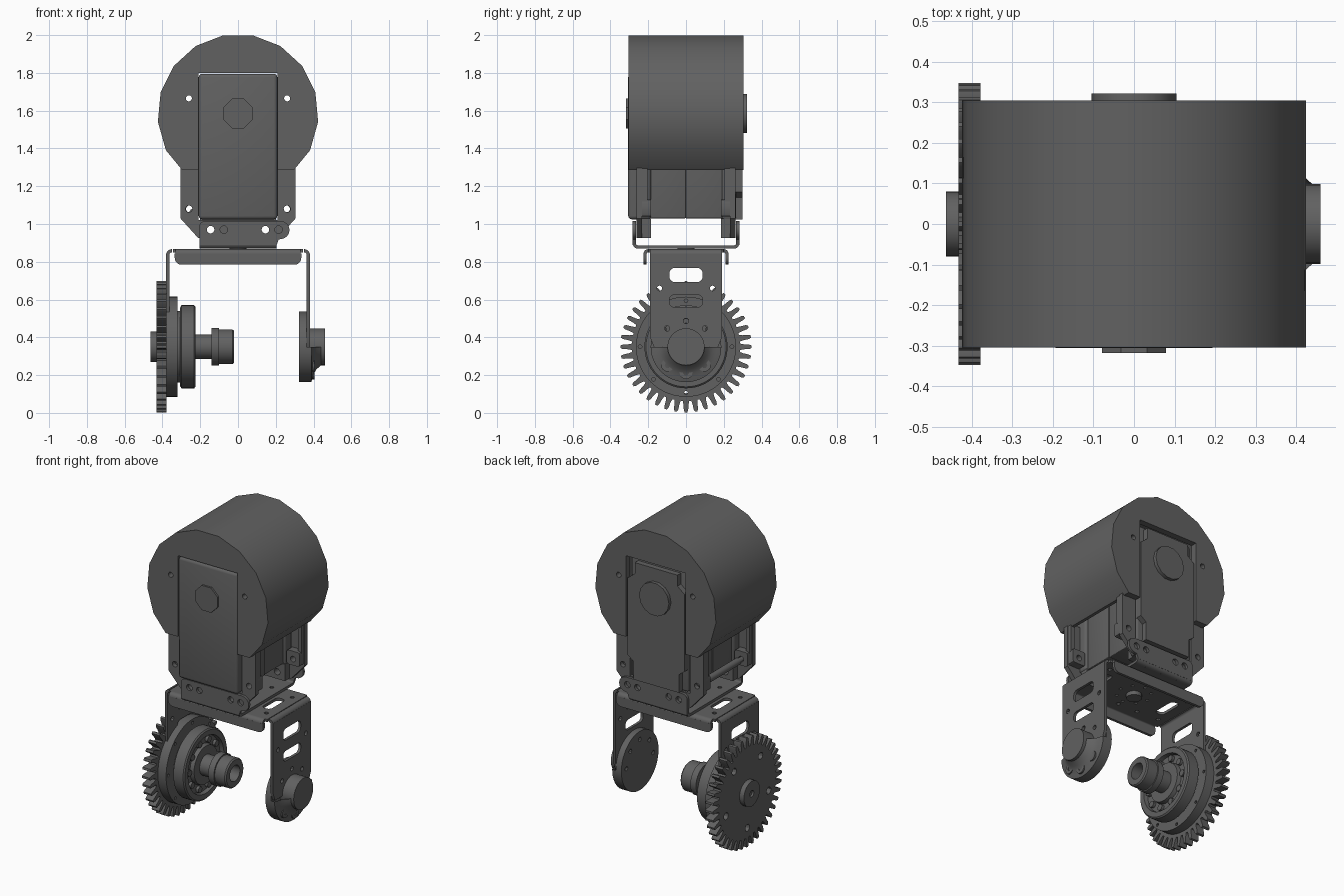
import bpy, bmesh
from math import sin, cos, pi, radians
from mathutils import Vector, Matrix

if "Cube" in bpy.data.objects:
    bpy.data.objects.remove(bpy.data.objects["Cube"])

AXLE = 0.35    # height of the wheel axle
DRUM = 1.58    # height of the drum centre

DARK = bpy.data.materials.new("dark_grey")
DARK.diffuse_color = (0.12, 0.12, 0.12, 1)
DARK.use_nodes = True
DARK.node_tree.nodes["Principled BSDF"].inputs["Base Color"].default_value = DARK.diffuse_color


def circle(a, b, r, n=16, start=0.0, sweep=2 * pi):
    full = abs(sweep - 2 * pi) < 1e-6
    steps = n if full else n + 1
    return [(a + r * cos(start + sweep * i / n), b + r * sin(start + sweep * i / n)) for i in range(steps)]


def rounded(a0, a1, b0, b1, r, n=5):
    corners = [(a1 - r, b1 - r), (a0 + r, b1 - r), (a0 + r, b0 + r), (a1 - r, b0 + r)]
    return [p for i, (a, b) in enumerate(corners) for p in circle(a, b, r, n, i * pi / 2, pi / 2)]


def mesh_object(name, bm):
    bmesh.ops.remove_doubles(bm, verts=bm.verts, dist=1e-5)
    bmesh.ops.recalc_face_normals(bm, faces=bm.faces)
    me = bpy.data.meshes.new(name)
    bm.to_mesh(me)
    bm.free()
    me.materials.clear()
    me.materials.append(DARK)
    obj = bpy.data.objects.new(name, me)
    bpy.context.collection.objects.link(obj)
    bpy.ops.object.select_all(action='DESELECT')
    obj.select_set(True)
    bpy.context.view_layer.objects.active = obj
    bpy.ops.object.shade_smooth_by_angle(angle=radians(30))
    return obj


def plate(name, plane, lo, hi, outline, holes=()):
    """Extrude an outline with holes from lo to hi along the normal of the plane."""
    cu = bpy.data.curves.new(name, 'CURVE')
    cu.dimensions, cu.fill_mode, cu.extrude = '2D', 'BOTH', abs(hi - lo) / 2
    for loop in [outline, *holes]:
        sp = cu.splines.new('POLY')
        sp.points.add(len(loop) - 1)
        for p, (a, b) in zip(sp.points, loop):
            p.co = (a, b, 0, 1)
        sp.use_cyclic_u = True
    tmp = bpy.data.objects.new(name + "_tmp", cu)
    bpy.context.collection.objects.link(tmp)
    bpy.context.view_layer.update()
    me = bpy.data.meshes.new_from_object(tmp.evaluated_get(bpy.context.evaluated_depsgraph_get()))
    bm = bmesh.new()
    bm.from_mesh(me)
    bpy.data.objects.remove(tmp)
    bpy.data.meshes.remove(me)
    mid = (lo + hi) / 2
    for v in bm.verts:
        a, b, c = v.co.x, v.co.y, v.co.z + mid
        v.co = {'XZ': (a, c, b), 'YZ': (c, a, b), 'XY': (a, b, c)}[plane]
    return mesh_object(name, bm)


def box(name, x, y, z, bevel=0.0):
    bm = bmesh.new()
    bmesh.ops.create_cube(bm, size=1)
    for v in bm.verts:
        v.co = [(lo + hi) / 2 + c * (hi - lo) for c, (lo, hi) in zip(v.co, (x, y, z))]
    if bevel:
        bmesh.ops.bevel(bm, geom=bm.edges[:], offset=bevel, segments=3, profile=0.5, affect='EDGES')
    return mesh_object(name, bm)


def lathe(name, profile, steps=48, start=0.0, sweep=2 * pi):
    """Spin (x, radius) points around the wheel axle."""
    bm = bmesh.new()
    rot = Matrix.Rotation(start, 3, 'X')
    vs = [bm.verts.new(rot @ Vector((x, r, 0)) + Vector((0, 0, AXLE))) for x, r in profile]
    es = [bm.edges.new(p) for p in zip(vs, vs[1:])]
    bmesh.ops.spin(bm, geom=vs + es, cent=(0, 0, AXLE), axis=(1, 0, 0), angle=sweep, steps=steps)
    return mesh_object(name, bm)


# Drum: 17-sided shell, open at the bottom where the motor passes
step = 2 * pi / 17
arc = [(0.426 * sin(step * (i + 0.5)), DRUM + 0.426 * cos(step * (i + 0.5))) for i in range(-7, 7)]
arc[0], arc[-1] = (-0.295, 1.285), (0.295, 1.285)
inner = [(a * 0.96, DRUM + (b - DRUM) * 0.96) for a, b in arc]
inner[0], inner[-1] = (-0.275, 1.285), (0.275, 1.285)
plate("drum_wall", 'XZ', -0.305, 0.305, arc + inner[::-1])
slot = [(0.21, 1.285), (0.21, 1.8), (-0.21, 1.8), (-0.21, 1.285)]
for s in (-1, 1):
    plate("drum_end", 'XZ', s * 0.265, s * 0.305, arc + slot,
          [circle(x, 1.665, 0.016) for x in (-0.26, 0.26)])

# Motor body with front cover, rear cover and output discs
box("motor_front_cover", (-0.208, 0.208), (-0.306, -0.185), (1.025, 1.795), 0.018)
box("motor_core_front", (-0.19, 0.19), (-0.19, -0.002), (1.03, 1.78), 0.004)
box("motor_core_rear", (-0.185, 0.185), (-0.002, 0.2), (1.03, 1.78), 0.004)
box("motor_rear_cover", (-0.2, 0.2), (0.19, 0.265), (1.025, 1.79), 0.012)
half = [(0.15, 1.77), (0.15, 1.7), (0.2, 1.66), (0.2, 1.17), (0.16, 1.14), (0.16, 1.025)]
plate("motor_rear_panel", 'XZ', 0.26, 0.3, half + [(-a, b) for a, b in half[::-1]])
plate("motor_front_disc", 'XZ', -0.318, -0.3, circle(0, 1.585, 0.085, 8, pi / 8))
plate("motor_rear_disc", 'XZ', 0.28, 0.322, circle(0, 1.585, 0.105, 14))

# Side brackets clamping the motor, with a spacer rod
frame = [(0.305, 1.32), (0.305, 1.03), (0.21, 0.925)]
for s in (-1, 1):
    plate("side_bracket", 'XZ', s * 0.232, s * 0.262,
          frame + [(-a, b) for a, b in frame[::-1]] + [(-0.21, 1.32), (-0.21, 1.02), (0.21, 1.02), (0.21, 1.32)],
          [circle(x, z, r) for x, z, r in ((-0.26, 1.08, 0.018), (0.26, 1.08, 0.018),
                                           (-0.145, 0.97, 0.02), (0.145, 0.97, 0.02))])
    plate("bracket_foot", 'XZ', s * 0.185, s * 0.235, [(-0.2, 0.925), (0.2, 0.925), (0.2, 1.03), (-0.2, 1.03)],
          [circle(x, 0.97, 0.02) for x in (-0.145, 0.145)])
    for x in (-0.257, 0.257):
        plate("bracket_lug", 'XZ', s * 0.185, s * 0.235, rounded(x - 0.045, x + 0.045, 1.04, 1.13, 0.012, 2),
              [circle(x, 1.08, 0.018)])
        box("bracket_rib", (x + 0.02, x + 0.045) if x > 0 else (x - 0.045, x - 0.02),
            sorted((s * 0.205, s * 0.235)), (1.12, 1.3))
plate("spacer_rod", 'XZ', -0.235, 0.235, circle(-0.235, 1.06, 0.022))

# Upper cradle: base plate, bends and upright ears
BASE_HOLES = [circle(x, y, 0.013, 10) for x in (-0.14, 0, 0.14) for y in (-0.14, 0.14)]
BASE_HOLES += [circle(0.1 * cos(k * pi / 4), 0.1 * sin(k * pi / 4), 0.01, 8) for k in range(8)]
plate("cradle_base", 'XY', 0.87, 0.887, rounded(-0.205, 0.205, -0.256, 0.256, 0.002), BASE_HOLES)
ear = [(-0.205, 0.89), (0.205, 0.89), (0.215, 0.918)] + circle(0.225, 0.968, 0.048, 8, -pi / 2, pi) \
    + circle(-0.175, 0.986, 0.03, 4, pi / 2, pi / 2)
for s in (-1, 1):
    bend = circle(s * 0.255, 0.897, 0.027, 6, -pi / 2, s * pi / 2)
    bend += circle(s * 0.255, 0.897, 0.01, 6, -pi / 2, s * pi / 2)[::-1]
    plate("cradle_bend", 'YZ', -0.205, 0.205, bend)
    plate("cradle_ear", 'XZ', s * 0.265, s * 0.282, ear, [circle(x, 0.97, 0.02) for x in (-0.145, 0.145, -0.075, 0.215)])

# Lower fork: top plate, folded flanges and legs
top_holes = BASE_HOLES + [rounded(x - 0.03, x + 0.03, -0.08, 0.08, 0.025) for x in (-0.25, 0.25)]
top_holes += [circle(x, y, 0.013, 10) for x in (-0.29, 0.29) for y in (-0.13, 0.13)]
plate("fork_top", 'XY', 0.85, 0.867, rounded(-0.345, 0.345, -0.2, 0.2, 0.002), top_holes)
plate("fork_screw", 'XY', 0.825, 0.886, circle(0, 0, 0.045, 20))
leg = [(-0.19, 0.845), (-0.19, 0.4), (-0.17, 0.35), (0.17, 0.35), (0.19, 0.4), (0.19, 0.845)]
leg_holes = [rounded(-0.088, 0.088, 0.693, 0.767, 0.028), rounded(-0.088, 0.088, 0.56, 0.625, 0.025)]
leg_holes += [circle(y, z, 0.014, 12) for y, z in ((-0.14, 0.66), (0.14, 0.66), (0, 0.487), (-0.1, 0.447), (0.1, 0.447))]
for s in (-1, 1):
    fold = circle(s * 0.2, 0.842, 0.025, 6, pi / 2, -s * pi / 2)
    fold += circle(s * 0.2, 0.842, 0.008, 6, pi / 2, -s * pi / 2)[::-1]
    plate("flange_bend", 'YZ', -0.33, 0.33, fold)
    plate("flange", 'XZ', s * 0.208, s * 0.225,
          [(0.335, 0.845), (-0.335, 0.845)] + circle(-0.3, 0.82, 0.035, 5, pi, pi / 2)
          + circle(0.3, 0.82, 0.035, 5, 1.5 * pi, pi / 2))
    fold = circle(s * 0.35, 0.837, 0.03, 6, pi / 2, -s * pi / 2)
    fold += circle(s * 0.35, 0.837, 0.013, 6, pi / 2, -s * pi / 2)[::-1]
    plate("leg_bend", 'XZ', -0.19, 0.19, fold)
    plate("fork_leg", 'YZ', s * 0.363, s * 0.38, leg, leg_holes)

# Right pivot: disc, boss, flared lower half and screws
plate("pivot_disc", 'YZ', 0.324, 0.363, circle(0, AXLE, 0.187, 48),
      [circle(0.135 * cos(k * pi / 4), AXLE + 0.135 * sin(k * pi / 4), 0.014, 10) for k in range(5)])
lathe("pivot_boss", [(0.34, 0), (0.34, 0.098), (0.46, 0.098), (0.46, 0)], 32)
lathe("pivot_flare", [(0.355, 0.187), (0.388, 0.187), (0.395, 0.165), (0.4, 0.145), (0.415, 0.12), (0.44, 0.098)],
      24, pi, pi)
for k in (-135, -90, -45):
    y, z = 0.138 * cos(radians(k)), AXLE + 0.138 * sin(radians(k))
    plate("pivot_screw", 'YZ', 0.37, 0.404, circle(y, z, 0.034, 16), [circle(y, z, 0.016, 6)])

# Left gear: forty rounded teeth and five holes
teeth = []
for i in range(40):
    for off, r in ((-0.38, 0.287), (-0.28, 0.305), (-0.22, 0.335), (-0.12, 0.347),
                   (0.12, 0.347), (0.22, 0.335), (0.28, 0.305), (0.38, 0.287)):
        t = 2 * pi * (i + off) / 40
        teeth.append((r * cos(t), AXLE + r * sin(t)))
plate("gear", 'YZ', -0.432, -0.378, teeth,
      [circle(0.225 * cos(a), AXLE + 0.225 * sin(a), 0.022, 12) for a in [-pi / 2 + k * 2 * pi / 5 for k in range(5)]])
lathe("gear_hub", [(-0.42, 0.08), (-0.463, 0.08), (-0.463, 0.02), (-0.45, 0.02), (-0.45, 0)], 32)

# Wheel bearing, shaft and stepped collar with a bored end
plate("bearing_flange", 'YZ', -0.38, -0.32, circle(0, AXLE, 0.265, 56),
      [circle(0.243 * cos(k * pi / 4), AXLE + 0.243 * sin(k * pi / 4), 0.01, 8) for k in range(8)])
lathe("bearing_neck", [(-0.33, 0.19), (-0.3, 0.19)])
lathe("bearing", [(-0.308, 0), (-0.308, 0.205), (-0.3, 0.22), (-0.232, 0.22), (-0.225, 0.212), (-0.225, 0.18),
                  (-0.25, 0.175), (-0.25, 0.125), (-0.225, 0.12), (-0.225, 0.065)], 56)
for k in range(10):
    a = 2 * pi * k / 10
    plate("bearing_roller", 'YZ', -0.255, -0.232, circle(0.15 * cos(a), AXLE + 0.15 * sin(a), 0.02, 12))
lathe("shaft", [(-0.23, 0.065), (-0.14, 0.065), (-0.14, 0.1), (-0.1, 0.1), (-0.1, 0.092), (-0.03, 0.092),
                (-0.022, 0.085), (-0.022, 0.05), (-0.09, 0.05), (-0.09, 0)], 32)
